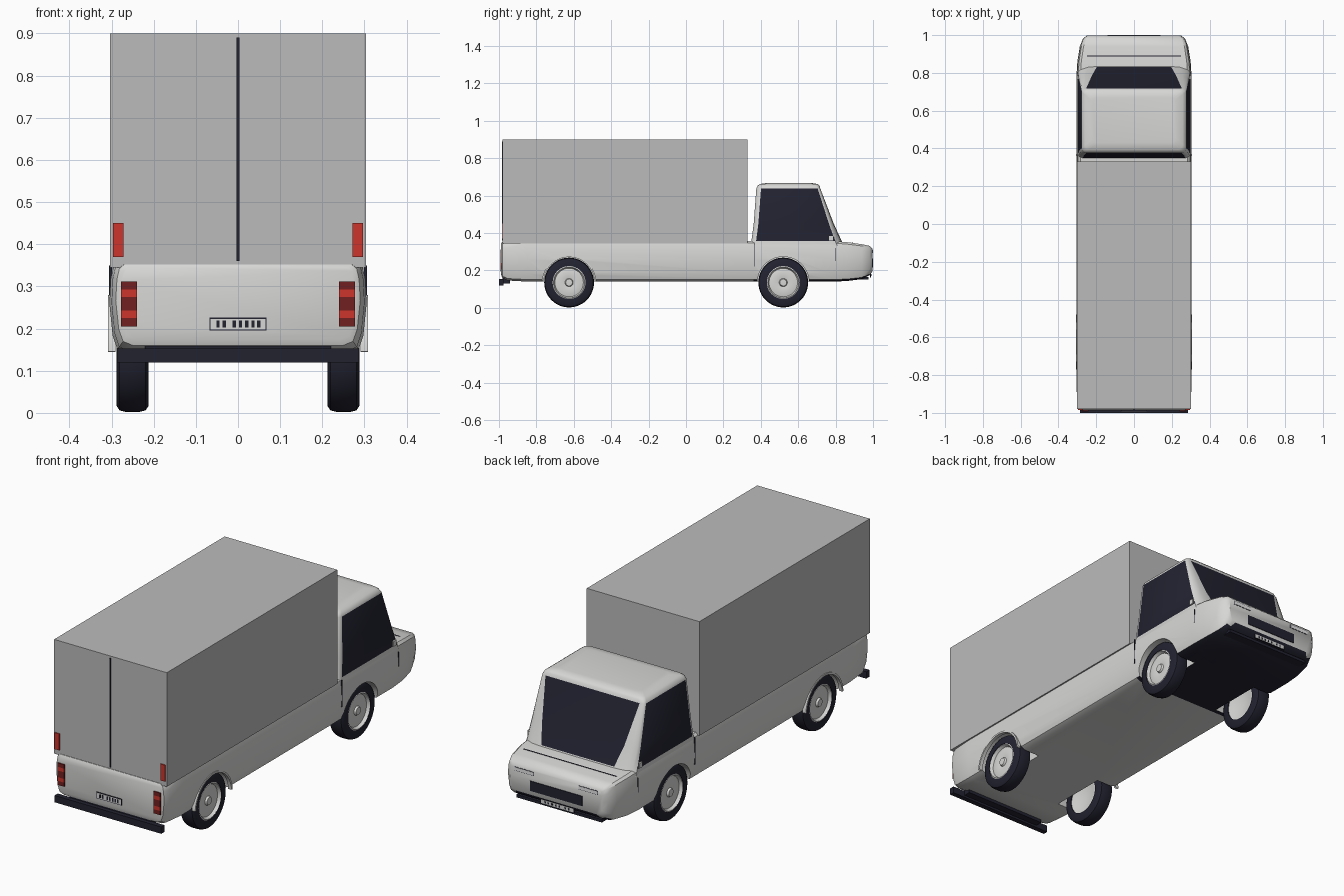
import bpy, bmesh, math
from mathutils import Vector

cube = bpy.data.objects.get("Cube")
if cube:
    bpy.data.objects.remove(cube, do_unlink=True)


def material(name, r, g, b):
    m = bpy.data.materials.new(name)
    m.use_nodes = True
    m.diffuse_color = (r, g, b, 1)
    m.node_tree.nodes["Principled BSDF"].inputs["Base Color"].default_value = (r, g, b, 1)
    return m


PAINT = material("light_grey_paint", .68, .68, .67)
CARGO = material("cargo_grey", .5, .5, .5)
DARK = material("dark_navy", .016, .016, .03)
RED = material("lamp_red", .6, .035, .025)
DEEP = material("deep_red", .17, .014, .014)
LAMP = material("lamp_white", .8, .8, .8)


def finish(name, bm, mats, smooth=True):
    bmesh.ops.recalc_face_normals(bm, faces=bm.faces[:])
    me = bpy.data.meshes.new(name)
    bm.to_mesh(me)
    bm.free()
    ob = bpy.data.objects.new(name, me)
    bpy.context.collection.objects.link(ob)
    for m in mats:
        me.materials.append(m)
    if smooth:
        shade(ob)
    return ob


def shade(ob):
    bpy.ops.object.select_all(action='DESELECT')
    ob.select_set(True)
    bpy.context.view_layer.objects.active = ob
    bpy.ops.object.shade_smooth_by_angle(angle=math.radians(35))


def box(name, x, y, z, mat):
    """Box from (min, max) ranges on each axis."""
    bm = bmesh.new()
    bmesh.ops.create_cube(bm, size=1)
    for v in bm.verts:
        v.co = Vector([a[0] if c < 0 else a[1] for c, a in zip(v.co, (x, y, z))])
    return finish(name, bm, [mat], False)


def span(s, a, b):
    return tuple(sorted((s * a, s * b)))


def loft(rings):
    """Skin closed rings of equal length and cap both ends."""
    bm = bmesh.new()
    vs = [[bm.verts.new(p) for p in r] for r in rings]
    n = len(vs[0])
    walls = []
    for k in range(len(vs) - 1):
        for j in range(n):
            i = (j + 1) % n
            walls.append((k, j, bm.faces.new((vs[k][j], vs[k][i], vs[k + 1][i], vs[k + 1][j]))))
    bm.faces.new(vs[0])
    bm.faces.new(vs[-1])
    return bm, walls


def lathe(name, profile, y, z, side, mat, steps=48, start=0, sweep=2 * math.pi, closed=True):
    """Turn an (x, radius) outline around a cross axle."""
    bm = bmesh.new()
    full = sweep > 6
    rows = []
    for i in range(steps if full else steps + 1):
        a = start + sweep * i / steps
        rows.append([bm.verts.new((side * x, y + r * math.cos(a), z + r * math.sin(a))) for x, r in profile])
    n = len(profile)
    for i in range(steps):
        p, q = rows[i], rows[(i + 1) % len(rows)]
        for j in range(n if closed else n - 1):
            k = (j + 1) % n
            bm.faces.new((p[j], p[k], q[k], q[j]))
    bmesh.ops.remove_doubles(bm, verts=bm.verts[:], dist=1e-5)
    return finish(name, bm, [mat])


# Lower body: one half section, scaled along the length
half = [(.86, 0), (.94, .05), (.975, .2), (1, .55), (.99, .82), (.97, .95), (.93, 1)]
section = half + [(-x, z) for x, z in reversed(half)]
stations = [(-.988, .28, .175, .345), (-.982, .29, .16, .352), (-.955, .3, .146, .356),
            (-.85, .305, .14, .357), (.36, .305, .14, .357), (.78, .305, .14, .357),
            (.86, .3, .143, .351), (.94, .287, .153, .34), (.982, .27, .175, .331),
            (.997, .25, .195, .316)]
bm, walls = loft([[(w * x, y, lo + (hi - lo) * z) for x, z in section] for y, w, lo, hi in stations])
bmesh.ops.recalc_face_normals(bm, faces=bm.faces[:])
for f in bm.faces:
    if f.normal.z < -.55 and f.calc_center_median().y > .36:
        f.material_index = 1
body = finish("lower_body", bm, [PAINT, DARK], False)

# Wheel wells cut from the body
REAR, FRONT, AXLE = -.625, .52, .135
for y, r in ((REAR, .144), (FRONT, .138)):
    for s in (1, -1):
        well = lathe("wheel_well_cutter", [(.18, 0), (.18, r), (.4, r), (.4, 0)], y, AXLE, s, PAINT, closed=False)
        mod = body.modifiers.new("well", 'BOOLEAN')
        mod.operation = 'DIFFERENCE'
        mod.solver = 'EXACT'
        mod.object = well
        bpy.ops.object.select_all(action='DESELECT')
        body.select_set(True)
        bpy.context.view_layer.objects.active = body
        bpy.ops.object.modifier_apply(modifier=mod.name)
        bpy.data.objects.remove(well, do_unlink=True)
shade(body)


# Cab: rounded rings stacked upward, glass on the flat sides
def cab_ring(z, back, front, w, rx, ry):
    pts = []
    for q in range(4):
        sx, sy = ((1, 1), (-1, 1), (-1, -1), (1, -1))[q]
        ax, ay = (rx, ry) if sy > 0 else (.025, .025)
        for i in range(4):
            a = math.pi / 2 * (q + i / 3)
            pts.append((sx * (w - ax) + ax * math.cos(a),
                        (front - ay if sy > 0 else back + ay) + ay * math.sin(a), z))
    return pts


levels = [(.33, .343, .845, .298, .1, .035), (.358, .35, .832, .296, .1, .035),
          (.45, .362, .79, .291, .07, .026), (.638, .376, .718, .278, .025, .014),
          (.652, .382, .714, .272, .03, .02), (.662, .395, .704, .258, .03, .02),
          (.667, .43, .67, .22, .03, .02)]
bm, walls = loft([cab_ring(*lv) for lv in levels])
for k, j, f in walls:
    if k in (1, 2) and j % 4 == 3:
        f.material_index = 1
finish("cab", bm, [PAINT, DARK])

# Cargo box with rear door seam
box("cargo_box", (-.303, .303), (-.98, .33), (.345, .9), CARGO)
box("cargo_door_seam", (-.003, .003), (-.984, -.979), (.36, .89), DARK)

# Wheels
tyre = [(.212, .088), (.212, .118), (.219, .129), (.235, .133), (.265, .133),
        (.281, .129), (.288, .118), (.288, .088)]
rim = [(.235, 0), (.222, .06), (.216, .09), (.284, .09), (.288, .083), (.274, .076),
       (.28, .05), (.275, .022), (.284, .018), (.285, 0)]
for s, side in ((1, "left"), (-1, "right")):
    for y, end in ((REAR, "rear"), (FRONT, "front")):
        lathe(f"{end}_{side}_tyre", tyre, y, AXLE, s, DARK)
        lathe(f"{end}_{side}_rim", rim, y, AXLE, s, PAINT, closed=False)
    lathe(f"rear_{side}_arch_lip", [(.29, .136), (.308, .136), (.308, .145), (.29, .145)],
          REAR, AXLE, s, PAINT, 32, math.radians(4), math.radians(172))

    # Tail lamps in bands, and marker lamps on the cargo box
    edges = (.205, .225, .243, .275, .293, .312)
    for i in range(5):
        box(f"{side}_tail_lamp_band", span(s, .24, .277), (-.993, -.985), edges[i:i + 2],
            RED if i % 2 else DEEP)
    box(f"{side}_marker_lamp", span(s, .272, .297), (-.985, -.979), (.37, .45), RED)

    # Headlamps, mirrors and door seams
    box(f"{side}_headlamp_rim", span(s, .12, .225), (.99, .998), (.291, .31), DARK)
    box(f"{side}_headlamp", span(s, .122, .223), (.99, .999), (.293, .308), LAMP)
    box(f"{side}_mirror", span(s, .265, .302), (.765, .787), (.36, .385), PAINT)
    box(f"{side}_door_rear_seam", span(s, .299, .306), (.363, .367), (.22, .35), DARK)
    box(f"{side}_door_front_seam", span(s, .297, .3048), (.8, .803), (.25, .32), DARK)

# Front and rear trim
box("rear_bumper", (-.287, .287), (-1, -.975), (.12, .153), DARK)
box("bumper_mount", (-.22, .22), (-.98, -.94), (.13, .16), DARK)
box("bonnet_seam", (-.25, .25), (.888, .892), (.34, .3485), DARK)
box("grille", (-.14, .14), (.99, 1), (.215, .263), DARK)
box("front_lip", (-.23, .23), (.93, .975), (.15, .164), DARK)

# Blank number plates with plain bars
for end, w, z, y, d in (("rear", .068, (.195, .226), -.987, -1), ("front", .09, (.163, .187), .985, 1)):
    box(f"{end}_plate_rim", (-w, w), span(d, abs(y), abs(y) + .004), z, DARK)
    box(f"{end}_plate", (.003 - w, w - .003), span(d, abs(y), abs(y) + .005), (z[0] + .003, z[1] - .003), PAINT)
    for i in (-3.2, -2.2, -.6, .4, 1.4, 2.4, 3.3):
        x = i * w / 4.6
        box(f"{end}_plate_bar", (x - .004, x + .004), span(d, abs(y), abs(y) + .006),
            (z[0] + .007, z[1] - .007), DARK)
